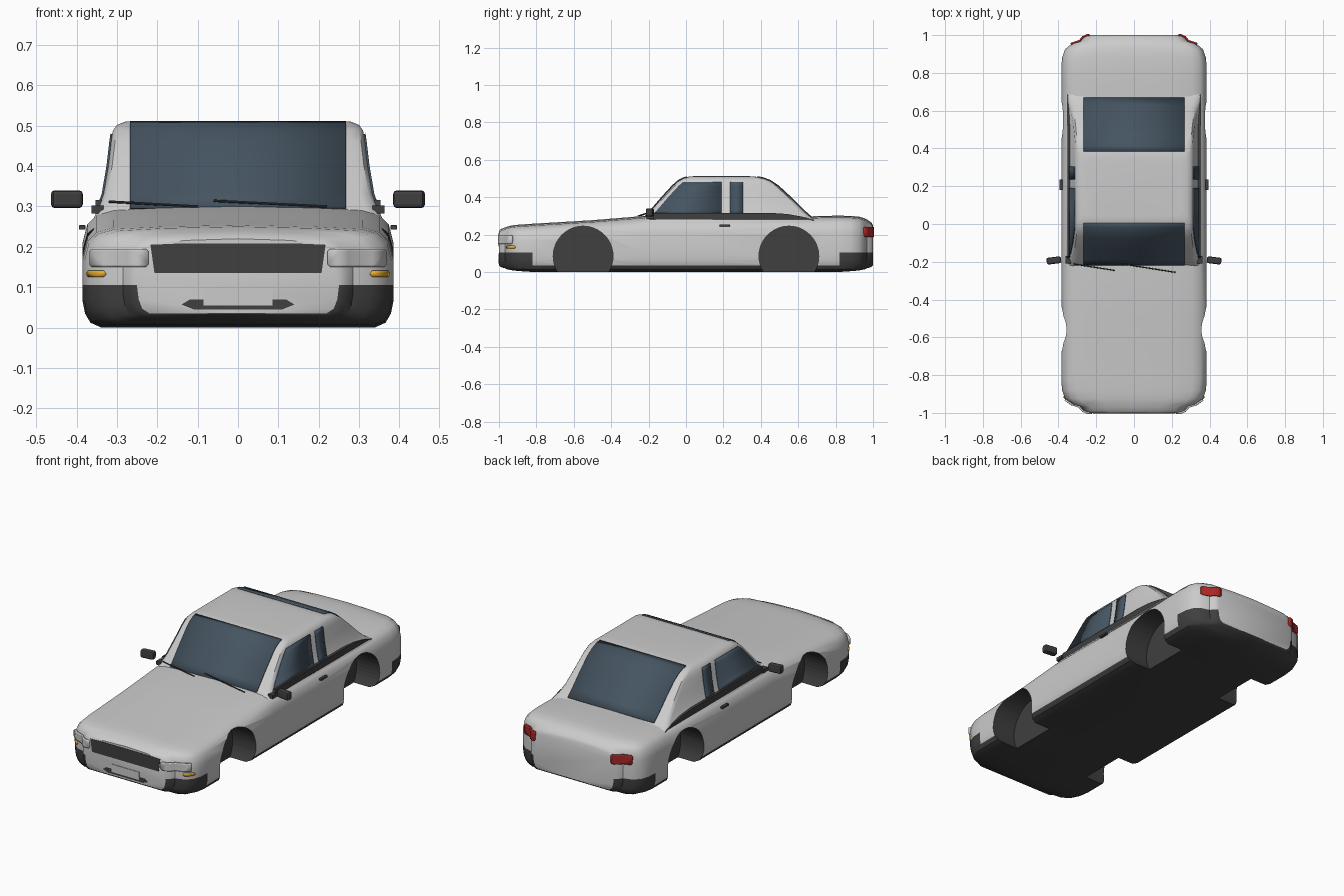
import bpy, bmesh, math
from mathutils import Vector

if "Cube" in bpy.data.objects:
    bpy.data.objects.remove(bpy.data.objects["Cube"])


def mat(name, c):
    m = bpy.data.materials.new(name)
    m.diffuse_color = (*c, 1)
    m.use_nodes = True
    m.node_tree.nodes["Principled BSDF"].inputs["Base Color"].default_value = m.diffuse_color
    return m


DARK = mat("dark_plastic", (.05, .05, .05))
GLASS = mat("tinted_glass", (.06, .09, .12))
RED = mat("red_lens", (.4, .02, .02))
AMBER = mat("amber_lens", (.8, .4, .03))


def make(name, verts, faces, m=None, thick=0, smooth=True):
    me = bpy.data.meshes.new(name)
    me.from_pydata(verts, [], faces)
    bm = bmesh.new()
    bm.from_mesh(me)
    bmesh.ops.recalc_face_normals(bm, faces=bm.faces)
    bm.to_mesh(me)
    bm.free()
    o = bpy.data.objects.new(name, me)
    bpy.context.collection.objects.link(o)
    if m:
        me.materials.append(m)
    if thick:
        s = o.modifiers.new("thick", 'SOLIDIFY')
        s.thickness, s.offset = thick, 0
    bpy.ops.object.select_all(action='DESELECT')
    o.select_set(True)
    bpy.context.view_layer.objects.active = o
    if smooth:
        bpy.ops.object.shade_smooth_by_angle(angle=math.radians(35))
    return o


def loft(name, rings, m=None, **k):
    n = len(rings[0])
    f = [(i*n+j, i*n+(j+1) % n, (i+1)*n+(j+1) % n, (i+1)*n+j)
         for i in range(len(rings)-1) for j in range(n)]
    f += [tuple(range(n)), tuple(range((len(rings)-1)*n, len(rings)*n))]
    return make(name, [p for r in rings for p in r], f, m, **k)


def sheet(name, rows, m=None, thick=.006):
    n = len(rows[0])
    f = [(i*n+j, i*n+j+1, (i+1)*n+j+1, (i+1)*n+j)
         for i in range(len(rows)-1) for j in range(n-1)]
    return make(name, [p for r in rows for p in r], f, m, thick)


def prism(name, outline, axis, a, b, m=None):
    def put(p, t):
        return (t, *p) if axis == 'x' else (p[0], t, p[1])
    return loft(name, [[put(p, t) for p in outline] for t in (a, b)], m)


def box(name, c, s, m=None, bev=0, rz=0):
    bpy.ops.mesh.primitive_cube_add(size=1, location=c, rotation=(0, 0, rz))
    o = bpy.context.object
    o.name, o.scale = name, s
    bpy.ops.object.transform_apply(location=False, rotation=False, scale=True)
    if m:
        o.data.materials.append(m)
    if bev:
        b = o.modifiers.new("bevel", 'BEVEL')
        b.width, b.segments = bev, 2
    return o


# lower body: cross-sections along y (y, half width, bottom, top)
STATIONS = [(-1, .25, .035, .22), (-.99, .27, .026, .23), (-.968, .285, .02, .238),
            (-.955, .33, .014, .243), (-.925, .365, .008, .25), (-.88, .381, .004, .254),
            (-.82, .385, 0, .258), (-.5, .385, 0, .277), (-.22, .385, 0, .3),
            (0, .385, 0, .3), (.62, .385, 0, .295), (.72, .385, 0, .3), (.82, .385, 0, .301),
            (.88, .381, .004, .3), (.925, .365, .008, .296), (.955, .33, .014, .287),
            (.968, .285, .02, .28), (.99, .27, .026, .266), (1, .25, .035, .25)]
rings = []
for y, w, b, t in STATIONS:
    half = [(0, t), (.5*w, t-.004), (.8*w, t-.01), (.91*w, t-.022), (.97*w, t-.045),
            (w, t-.09), (w, .105), (w, b+.065), (.985*w, b+.035), (.95*w, b+.012),
            (.88*w, b), (0, b)]
    rings.append([(x, y, z) for x, z in half] + [(-x, y, z) for x, z in half[-2:0:-1]])
body = loft("body", rings)
body.data.materials.append(mat("paint", (.6, .6, .6)))
body.data.materials.append(DARK)
for p in body.data.polygons:
    c, n = p.center, p.normal
    corner = abs(c.y) > .83 and c.z < .105 and abs(n.y) < .99
    p.material_index = 1 if corner or n.z < -.5 else 0

# wheel wells
for sx in (-1, 1):
    for y in (-.55, .55):
        bpy.ops.mesh.primitive_cylinder_add(vertices=48, radius=.16, depth=.3,
                                            location=(sx*.39, y, .085),
                                            rotation=(0, math.pi/2, 0))
        cut = bpy.context.object
        cut.hide_render = True
        cut.data.materials.append(DARK)
        mod = body.modifiers.new("well", 'BOOLEAN')
        mod.operation, mod.solver, mod.object = 'DIFFERENCE', 'EXACT', cut
        bpy.context.view_layer.objects.active = body
        # keep the edge-angle smoothing after the cut
        bpy.ops.object.modifier_move_to_index(modifier=mod.name, index=0)
        bpy.ops.object.modifier_apply(modifier=mod.name)
        bpy.data.objects.remove(cut)
bpy.ops.object.select_all(action='DESELECT')
body.select_set(True)
bpy.ops.object.shade_smooth_by_angle(angle=math.radians(35))

# cabin: plan outlines stacked in z (z, front y, rear y, half width)
LEVELS = [(.27, -.235, .71, .358), (.295, -.215, .665, .346), (.33, -.185, .625, .333),
          (.40, -.125, .555, .321), (.46, -.07, .49, .314), (.488, -.038, .448, .31),
          (.502, -.01, .41, .3), (.51, .015, .37, .28), (.512, .04, .34, .25)]
rings = []
for z, f, r, w in LEVELS:
    q = [(w-.03, f), (w-.009, f+.009), (w, f+.03), (w, r-.03), (w-.009, r-.009), (w-.03, r)]
    rings.append([(x, y, z) for x, y in q] + [(-x, y, z) for x, y in q[::-1]])
loft("cabin", rings)


def level(z):
    for a, b in zip(LEVELS, LEVELS[1:]):
        if a[0] <= z <= b[0]:
            return Vector(a).lerp(Vector(b), (z-a[0])/(b[0]-a[0]))


# windscreen and rear window
zs = [.295, .33, .40, .46, .488, .502, .508]
for name, i, d in (("windscreen", 1, -.003), ("rear_window", 2, .003)):
    sheet(name, [[(x, level(z)[i]+d, z+.001) for x in (-.268, 0, .268)] for z in zs], GLASS)

for s, side in ((-1, "left"), (1, "right")):
    # side glass
    zs = [.312, .33, .36, .40, .44, .46, .48]
    sheet(side+"_front_glass", [[(s*(level(z)[3]+.002), y, z) for y in (level(z)[1]+.03, .19)]
                                for z in zs], GLASS)
    sheet(side+"_rear_glass", [[(s*(level(z)[3]+.002), y, z) for y in (.235, .305)]
                               for z in zs], GLASS)
    # belt line trim
    prism(side+"_belt_trim", [(-.2, .278), (.69, .275), (.62, .296), (.54, .31), (.45, .316),
                              (-.17, .316)], 'x', s*.33, s*.353, DARK)
    # mirror, mount and door handle
    box(side+"_mirror", (s*.424, -.193, .318), (.077, .036, .044), DARK, .009, -s*.12)
    box(side+"_mirror_mount", (s*.348, -.19, .292), (.03, .04, .02), DARK)
    box(side+"_door_handle", (s*.386, .207, .248), (.016, .056, .011), DARK, .002)

    # lamps wrapped around the body corners
    def lamp(name, plan, z0, z1, m, thick=.01):
        c = .006
        zz = [(z0, c), (z0+c, 0), (z1-c, 0), (z1, c)]
        rows = []
        for z, inset in zz:
            row = [(s*x, y, z) for x, y in plan]
            for e, nb in ((0, 1), (-1, -2)):
                a, b = Vector(row[e]), Vector(row[nb])
                row[e] = tuple(a + (b-a).normalized()*inset)
            rows.append(row)
        return sheet(name, rows, m, thick)

    lamp(side+"_headlamp", [(.222, -1), (.25, -1), (.271, -.99), (.29, -.968), (.33, -.955),
                            (.365, -.93)], .15, .195, mat("clear_lens", (.65, .65, .65)))
    lamp(side+"_indicator", [(.328, -.957), (.35, -.941), (.372, -.912)], .125, .141, AMBER)
    lamp(side+"_tail_lamp", [(.235, 1), (.25, 1), (.271, .99), (.287, .97), (.335, .954)],
         .188, .24, RED)

# grille, lower intake and number plate
prism("grille", [(-.207, .135), (.207, .135), (.217, .205), (.15, .208), (-.15, .208),
                 (-.217, .205)], 'y', -1.0, -.98, DARK).location.y = -.002
prism("lower_intake", [(-.11, .045), (.11, .045), (.14, .057), (.118, .07), (-.118, .07),
                       (-.14, .057)], 'y', -1.002, -.98, DARK)
box("number_plate", (0, -.999, .077), (.172, .008, .044))

# wipers
for name, a, b in (("left_wiper", (-.32, -.212, .312), (-.1, -.246, .3)),
                   ("right_wiper", (-.06, -.212, .314), (.22, -.256, .3))):
    a, b = Vector(a), Vector(b)
    bpy.ops.mesh.primitive_cylinder_add(vertices=8, radius=.003, depth=(b-a).length,
                                        location=(a+b)/2)
    o = bpy.context.object
    o.name = name
    o.rotation_euler = (b-a).to_track_quat('Z', 'Y').to_euler()
    o.data.materials.append(DARK)
